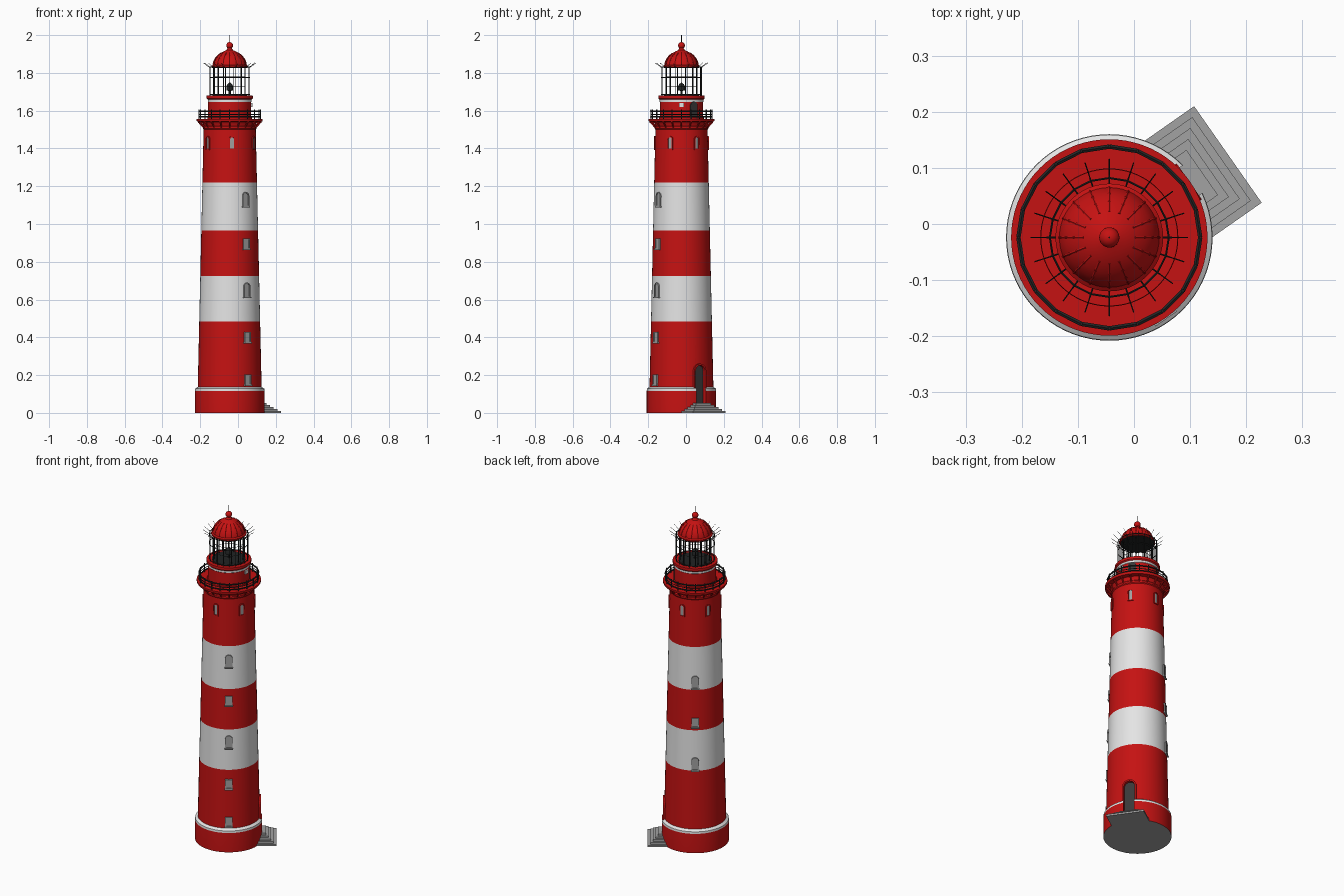
import bpy, bmesh, math
from mathutils import Vector, Matrix

if "Cube" in bpy.data.objects:
    bpy.data.objects.remove(bpy.data.objects["Cube"])

CX, CY = -0.044, -0.024          # tower axis
DOOR = math.radians(35)          # direction the door faces


def material(name, rgb):
    m = bpy.data.materials.new(name)
    m.diffuse_color = (*rgb, 1)
    m.use_nodes = True
    m.node_tree.nodes["Principled BSDF"].inputs["Base Color"].default_value = m.diffuse_color
    return m


RED = material("red_paint", (0.56, 0.006, 0.006))
WHITE = material("white_paint", (0.78, 0.78, 0.78))
GREY = material("stone_grey", (0.36, 0.36, 0.36))
DARK = material("door_dark_grey", (0.04, 0.04, 0.04))
BLACK = material("iron_black", (0.015, 0.017, 0.017))


def polar(r, a, z):
    return Vector((CX + r * math.cos(a), CY + r * math.sin(a), z))


def finish(name, bm, mats, smooth=True):
    bmesh.ops.recalc_face_normals(bm, faces=bm.faces)
    me = bpy.data.meshes.new(name)
    bm.to_mesh(me)
    bm.free()
    ob = bpy.data.objects.new(name, me)
    bpy.context.collection.objects.link(ob)
    for m in mats:
        me.materials.append(m)
    if smooth:
        bpy.ops.object.select_all(action='DESELECT')
        ob.select_set(True)
        bpy.context.view_layer.objects.active = ob
        bpy.ops.object.shade_smooth_by_angle(angle=math.radians(35))
    return ob


def lathe(name, profile, mats, n=72):
    """Closed solid of revolution; profile rows are (radius, z, material of the face above)."""
    bm = bmesh.new()
    rings = [[bm.verts.new(polar(r, 2 * math.pi * i / n, z)) for i in range(n)]
             for r, z, _ in profile]
    for k in range(len(rings) - 1):
        for i in range(n):
            j = (i + 1) % n
            f = bm.faces.new((rings[k][i], rings[k][j], rings[k + 1][j], rings[k + 1][i]))
            f.material_index = profile[k][2]
    bm.faces.new(rings[0][::-1]).material_index = len(mats) - 1
    bm.faces.new(rings[-1])
    return finish(name, bm, mats)


def rod(bm, a, b, r, sides=6):
    d = b - a
    mat = Matrix.Translation((a + b) / 2) @ d.to_track_quat('Z', 'Y').to_matrix().to_4x4()
    bmesh.ops.create_cone(bm, cap_ends=True, segments=sides, radius1=r, radius2=r,
                          depth=d.length, matrix=mat)


def hoop(bm, r, z, t, n=20, off=0.0):
    for i in range(n):
        a, b = (2 * math.pi * (k + off) / n for k in (i, i + 1))
        rod(bm, polar(r, a, z), polar(r, b, z), t)


def outline(w, h, arched):
    """Opening outline in (sideways, up), starting at the sill."""
    if not arched:
        return [(-w / 2, 0), (w / 2, 0), (w / 2, h), (-w / 2, h)]
    top = [(w / 2 * math.cos(math.pi * i / 10), h - w / 2 + w / 2 * math.sin(math.pi * i / 10))
           for i in range(11)]
    return [(-w / 2, 0), (w / 2, 0)] + top


def place(r, s, u, ang, z):
    return Vector((CX + r * math.cos(ang) - s * math.sin(ang),
                   CY + r * math.sin(ang) + s * math.cos(ang), z + u))


def panel(name, w, h, r0, r1, ang, z, mats, arched=True):
    bm = bmesh.new()
    pts = outline(w, h, arched)
    lo, hi = ([bm.verts.new(place(r, s, u, ang, z)) for s, u in pts] for r in (r0, r1))
    bm.faces.new(lo)
    bm.faces.new(hi)
    for i in range(len(pts)):
        j = (i + 1) % len(pts)
        bm.faces.new((lo[i], lo[j], hi[j], hi[i]))
    return finish(name, bm, mats, False)


def frame(name, w, h, t, r0, r1, ang, z, mat, arched=True):
    bm = bmesh.new()
    out, inn = outline(w, h, arched), outline(w - 2 * t, h - 2 * t, arched)
    inn = [(s, u + t) for s, u in inn]
    loops = [[bm.verts.new(place(r, s, u, ang, z)) for s, u in pts]
             for r, pts in ((r0, out), (r1, out), (r1, inn), (r0, inn))]
    for k in range(4):
        a, b = loops[k], loops[(k + 1) % 4]
        for i in range(len(out)):
            j = (i + 1) % len(out)
            bm.faces.new((a[i], a[j], b[j], b[i]))
    return finish(name, bm, [mat], False)


def wall(z):
    return 0.169 - (z - 0.138) * 0.031 / 1.362


# Tower wall with painted stripes, plinth and flared head
rows = [(0.184, 0, 0), (0.184, 0.116, 1), (0.183, 0.128, 1), (wall(0.138), 0.138, 0)]
rows += [(wall(z), z, m) for z, m in ((0.485, 1), (0.725, 0), (0.965, 1), (1.22, 0), (1.5, 0))]
rows += [(0.142, 1.505, 0), (0.142, 1.515, 0), (0.138, 1.52, 0), (0.14, 1.53, 0), (0.15, 1.545, 0)]
tower = lathe("tower", rows, [RED, WHITE, GREY])

# Doorway cut into the wall
cutter = panel("door_cutter", 0.06, 0.2, 0.152, 0.25, DOOR, 0.052, [RED])
mod = tower.modifiers.new("doorway", 'BOOLEAN')
mod.object = cutter
mod.solver = 'EXACT'
bpy.context.view_layer.objects.active = tower
bpy.ops.object.modifier_apply(modifier=mod.name)
bpy.data.objects.remove(cutter)
panel("door", 0.06, 0.2, 0.15, 0.157, DOOR, 0.052, [DARK])
frame("door_frame", 0.078, 0.217, 0.009, 0.155, 0.174, DOOR, 0.044, RED)

# Entrance steps
for i in range(5):
    panel(f"step_{i + 1}", 0.21 - 0.028 * i, 0.0105 * (i + 1), 0.13, 0.258 - 0.014 * i,
          DOOR, 0, [GREY], False)

# Stair windows: front column and back column
for side, heights in ((-90, (0.175, 0.40, 0.65, 0.895, 1.13)), (90, (0.525, 0.77, 1.01))):
    ang = DOOR + math.radians(side)
    for z in heights:
        arched = 0.485 < z < 0.725 or z > 0.965
        h = 0.078 if arched else 0.058
        r, z0 = wall(z), z - h / 2
        frame("window_frame", 0.04, h, 0.006, r - 0.006, r + 0.006, ang, z0, GREY, arched)
        panel("window_pane", 0.03, h - 0.01, r - 0.006, r + 0.0015, ang, z0 + 0.005, [GREY], arched)
        panel("window_sill", 0.046, 0.007, r - 0.006, r + 0.009, ang, z0 - 0.004, [GREY], False)

# Six small windows under the gallery
for k in range(6):
    ang, r = DOOR + k * math.pi / 3, wall(1.43)
    frame("upper_window_frame", 0.032, 0.072, 0.006, r - 0.006, r + 0.005, ang, 1.393, RED)
    panel("upper_window_pane", 0.022, 0.062, r - 0.006, r + 0.001, ang, 1.398, [GREY])

# Gallery deck, brackets and railing
lathe("gallery_deck", [(0.145, 1.54, 0), (0.172, 1.542, 0), (0.175, 1.547, 0), (0.175, 1.556, 0)], [RED])
bm = bmesh.new()
for i in range(20):
    a = 2 * math.pi * i / 20
    rod(bm, polar(0.137, a, 1.51), polar(0.166, a, 1.543), 0.0045)
    rod(bm, polar(0.138, a, 1.54), polar(0.168, a, 1.54), 0.004)
finish("gallery_brackets", bm, [RED], False)
bm = bmesh.new()
for i in range(20):
    a = 2 * math.pi * i / 20
    rod(bm, polar(0.162, a, 1.55), polar(0.162, a, 1.606), 0.003)
for z, t in ((1.597, 0.0045), (1.58, 0.002), (1.567, 0.004)):
    hoop(bm, 0.162, z, t)
finish("gallery_railing", bm, [BLACK], False)

# Watch room under the lantern
lathe("watch_room", [(0.118, 1.55, 0), (0.118, 1.565, 0), (0.114, 1.568, 0), (0.114, 1.645, 1),
                     (0.116, 1.647, 1), (0.116, 1.658, 0), (0.122, 1.664, 0), (0.123, 1.67, 0),
                     (0.122, 1.679, 0)], [RED, WHITE])
panel("watch_room_door", 0.045, 0.092, 0.1, 0.117, DOOR, 1.556, [DARK])
panel("wall_box", 0.025, 0.02, 0.1, 0.121, 0.0, 1.62, [WHITE], False)
lathe("lantern_floor", [(0.092, 1.675, 0), (0.092, 1.682, 0)], [BLACK], 40)

# Lantern cage: outer bars with roof spikes, inner glazing posts
bm = bmesh.new()
for i in range(20):
    a = 2 * math.pi * i / 20
    rod(bm, polar(0.106, a, 1.675), polar(0.106, a, 1.832), 0.0018, 5)
    rod(bm, polar(0.092, a, 1.832), polar(0.112, a, 1.832), 0.0015, 5)
    rod(bm, polar(0.106, a, 1.828), polar(0.14, a, 1.853), 0.0011, 4)
for z in (1.685, 1.775, 1.83):
    hoop(bm, 0.106, z, 0.002)
finish("lantern_cage", bm, [BLACK], False)
bm = bmesh.new()
for i in range(12):
    a = 2 * math.pi * (i + 0.5) / 12
    rod(bm, polar(0.083, a, 1.675), polar(0.083, a, 1.835), 0.0025)
for z in (1.73, 1.78):
    hoop(bm, 0.083, z, 0.0012, 12, 0.5)
finish("glazing_posts", bm, [BLACK], False)

# Lamp on its stand
lathe("lamp", [(0.02, 1.68, 0), (0.006, 1.685, 0), (0.006, 1.705, 0), (0.018, 1.707, 0),
               (0.018, 1.73, 0), (0.012, 1.74, 0), (0.003, 1.748, 0)], [BLACK], 16)

# Dome roof, underside, ribs, ball and lightning rod
lathe("dome", [(0.092, 1.826, 0), (0.096, 1.83, 0), (0.096, 1.837, 0), (0.089, 1.843, 0),
               (0.086, 1.857, 0), (0.078, 1.875, 0), (0.064, 1.892, 0), (0.046, 1.906, 0),
               (0.03, 1.915, 0), (0.018, 1.92, 0), (0.014, 1.927, 0), (0.009, 1.935, 0)],
      [RED, BLACK], 48)
bm = bmesh.new()
ribs = [(0.089, 1.843), (0.086, 1.857), (0.078, 1.875), (0.064, 1.892), (0.046, 1.906)]
for i in range(16):
    a = 2 * math.pi * i / 16
    for (r0, z0), (r1, z1) in zip(ribs, ribs[1:]):
        rod(bm, polar(r0, a, z0), polar(r1, a, z1), 0.0022, 5)
finish("dome_ribs", bm, [RED])
bm = bmesh.new()
bmesh.ops.create_uvsphere(bm, u_segments=24, v_segments=14, radius=0.018,
                          matrix=Matrix.Translation((CX, CY, 1.945)))
finish("roof_ball", bm, [RED])
bm = bmesh.new()
rod(bm, Vector((CX, CY, 1.955)), Vector((CX, CY, 2.0)), 0.0015)
finish("lightning_rod", bm, [BLACK], False)
